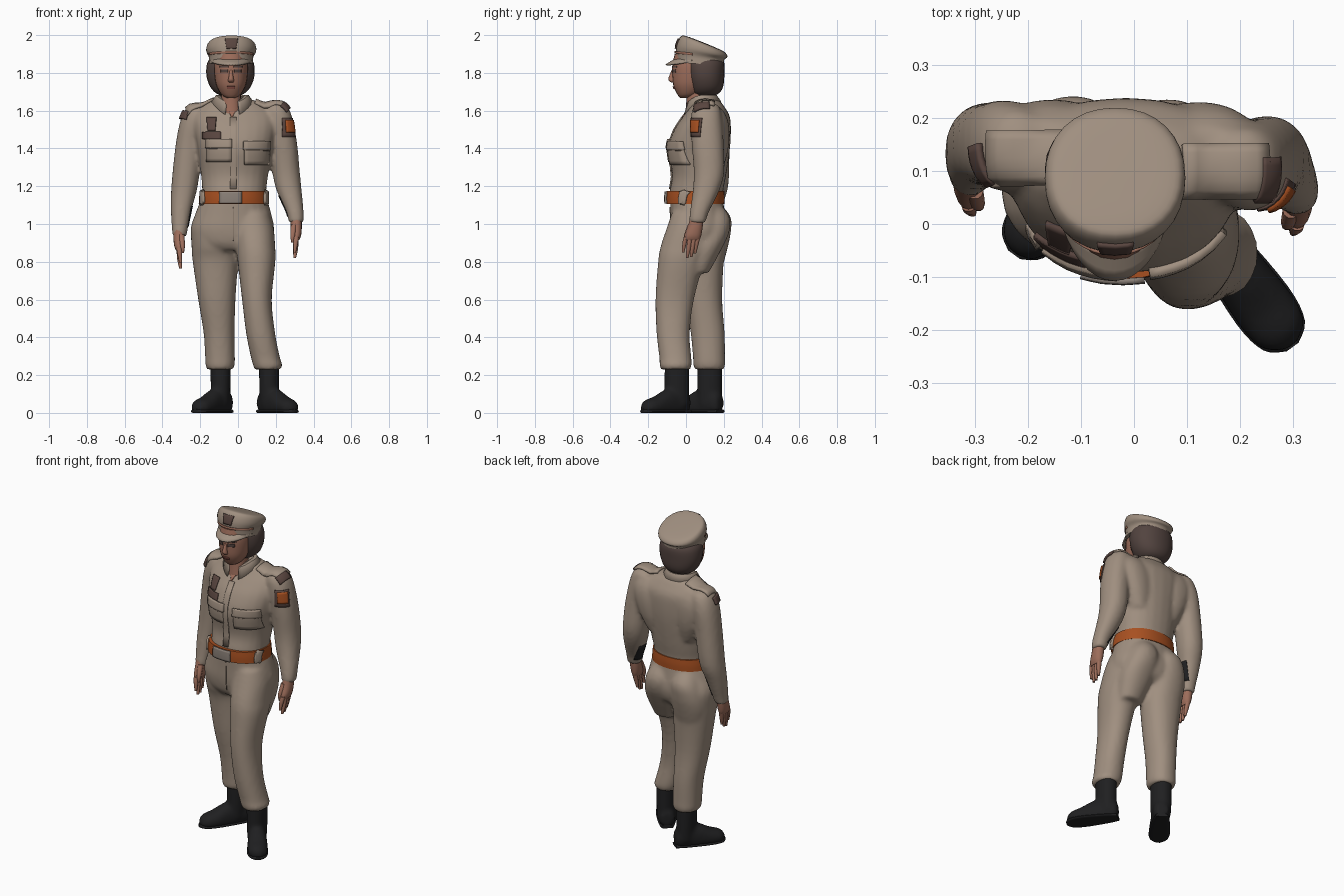
import bpy, bmesh, math
from mathutils import Vector, Matrix
from mathutils.bvhtree import BVHTree

if "Cube" in bpy.data.objects:
    bpy.data.objects.remove(bpy.data.objects["Cube"])


def material(name, *rgb):
    m = bpy.data.materials.new(name)
    m.use_nodes = True
    m.diffuse_color = (*rgb, 1)
    m.node_tree.nodes["Principled BSDF"].inputs["Base Color"].default_value = (*rgb, 1)
    return m


khaki = material("khaki_cloth", .35, .275, .215)
seam = material("dark_khaki_seam", .2, .15, .115)
skin = material("skin", .34, .155, .105)
lip = material("lips", .26, .085, .065)
hair_brown = material("hair_brown", .085, .057, .05)
black = material("boot_black", .014, .014, .015)
orange = material("belt_orange", .39, .08, .015)
badge = material("badge_brown", .1, .06, .05)
metal = material("buckle_grey", .26, .22, .19)

built, surfaces = [], {}


def finish(name, bm, mat):
    bmesh.ops.recalc_face_normals(bm, faces=bm.faces)
    surfaces[name] = BVHTree.FromBMesh(bm)
    mesh = bpy.data.meshes.new(name)
    bm.to_mesh(mesh)
    bm.free()
    mesh.materials.append(mat)
    ob = bpy.data.objects.new(name, mesh)
    bpy.context.collection.objects.link(ob)
    built.append(ob)
    return ob


def smooth_keys(keys, steps):
    """Catmull-Rom interpolation through the key sections."""
    out = []
    for i in range(len(keys) - 1):
        a, b, c, d = (keys[min(max(j, 0), len(keys) - 1)] for j in range(i - 1, i + 3))
        for s in range(steps):
            t = s / steps
            out.append([q + t * (r - p) / 2 + t * t * (p - 2.5 * q + 2 * r - u / 2)
                        + t ** 3 * (1.5 * (q - r) + (u - p) / 2)
                        for p, q, r, u in zip(a, b, c, d)])
    return out + [list(keys[-1])]


def loft(name, mat, keys, steps=4, sides=24, matrix=None, floor=False):
    """Skin through rounded sections: x, y, z, half width, half depth, optional slope."""
    bm = bmesh.new()
    rings = []
    for x, y, z, rx, ry, *slope in smooth_keys(keys, steps):
        ring = []
        for k in range(sides):
            a = math.tau * k / sides
            c, s = (math.copysign(abs(f) ** .92, f) for f in (math.cos(a), math.sin(a)))
            v = Vector((x + rx * c, y + ry * s, z + (slope[0] * ry * s if slope else 0)))
            if floor:
                v.y = max(v.y, 0)
            ring.append(bm.verts.new(matrix @ v if matrix else v))
        rings.append(ring)
    for lo, hi in zip(rings, rings[1:]):
        for k in range(sides):
            n = (k + 1) % sides
            bm.faces.new((lo[k], lo[n], hi[n], hi[k]))
    bm.faces.new(rings[0])
    bm.faces.new(rings[-1])
    return finish(name, bm, mat)


def blend(name, *parts):
    """Fuse overlapping lofts into one soft skin."""
    bpy.ops.object.select_all(action="DESELECT")
    for ob in parts:
        ob.select_set(True)
        built.remove(ob)
    bpy.context.view_layer.objects.active = parts[0]
    bpy.ops.object.join()
    ob = parts[0]
    ob.name = name
    built.append(ob)
    remesh = ob.modifiers.new("fuse", "REMESH")
    remesh.mode, remesh.voxel_size, remesh.use_smooth_shade = "VOXEL", .011, True
    soften = ob.modifiers.new("soften", "SMOOTH")
    soften.factor, soften.iterations = .5, 8
    surfaces[name] = BVHTree.FromObject(ob, bpy.context.evaluated_depsgraph_get())


def sheet(name, mat, rows, thick):
    """Thick sheet through rows of points."""
    bm = bmesh.new()
    grid = [[bm.verts.new(p) for p in row] for row in rows]
    for r, q in zip(grid, grid[1:]):
        for k in range(len(r) - 1):
            bm.faces.new((r[k], r[k + 1], q[k + 1], q[k]))
    ob = finish(name, bm, mat)
    mod = ob.modifiers.new("thickness", "SOLIDIFY")
    mod.thickness, mod.offset = thick, 0


def plate(name, mat, target, centre, facing, width, height, thick=.006, taper=0, n=7):
    """Plate laid onto the target part, seen from the facing direction."""
    out = Vector(facing).normalized()
    up = Vector((0, 1, 0)) if abs(out.z) > .7 else Vector((0, 0, 1))
    side = up.cross(out).normalized()
    up = out.cross(side)
    rows = []
    for j in range(n):
        v = j / (n - 1) - .5
        row = []
        for i in range(n):
            u = (i / (n - 1) - .5) * (1 + taper * v)
            p = Vector(centre) + side * u * width + up * v * height
            hit = surfaces[target].ray_cast(p + out * .15, -out)[0]
            row.append((hit or surfaces[target].find_nearest(p)[0]) + out * thick * .4)
        rows.append(row)
    sheet(name, mat, rows, thick)


# Shirt: body, shoulder blades and two sleeves fused
blend("shirt", loft("shirt_body", khaki, [
    (-.02, .055, 1.1, .176, .143), (-.02, .055, 1.17, .17, .142), (-.018, .07, 1.26, .178, .143),
    (-.015, .07, 1.4, .2, .163), (-.015, .088, 1.5, .218, .15), (-.018, .108, 1.57, .22, .124),
    (-.02, .112, 1.62, .18, .092), (-.025, .105, 1.65, .125, .075), (-.03, .085, 1.668, .07, .055)]),
    loft("left_shoulder_blade", khaki, [
        (.09, .13, 1.3, .06, .07), (.11, .135, 1.4, .095, .09), (.125, .135, 1.5, .115, .095),
        (.13, .13, 1.57, .11, .085), (.13, .12, 1.62, .08, .06)]),
    loft("right_shoulder_blade", khaki, [
        (-.12, .13, 1.3, .06, .07), (-.14, .138, 1.4, .095, .09), (-.155, .14, 1.5, .115, .095),
        (-.16, .138, 1.57, .11, .085), (-.16, .13, 1.62, .08, .06)]),
    loft("left_sleeve", khaki, [
        (.2, .108, 1.645, .03, .035), (.203, .108, 1.618, .062, .07), (.217, .108, 1.55, .074, .083),
        (.24, .115, 1.42, .074, .085), (.254, .122, 1.28, .073, .081), (.27, .107, 1.18, .067, .071),
        (.302, .07, 1.06, .046, .05), (.308, .06, 1.005, .04, .044)]),
    loft("right_sleeve", khaki, [
        (-.215, .138, 1.63, .03, .035), (-.22, .142, 1.605, .06, .07), (-.238, .147, 1.53, .072, .085),
        (-.26, .15, 1.4, .073, .081), (-.283, .148, 1.2, .07, .076), (-.3, .125, 1.08, .056, .06),
        (-.308, .1, .97, .042, .046), (-.31, .095, .935, .039, .043)]))

# Trousers: seat, buttocks and two legs fused
blend("trousers", loft("seat", khaki, [
    (-.02, .055, 1.14, .172, .14), (-.025, .062, 1.05, .203, .145), (-.03, .068, .97, .222, .15),
    (-.028, .065, .9, .2, .135), (-.025, .055, .86, .14, .1)]),
    loft("left_buttock", khaki, [
        (.05, .11, 1.12, .05, .06), (.06, .135, 1.04, .085, .095), (.068, .13, .96, .1, .1),
        (.08, .1, .87, .1, .09), (.09, .05, .74, .07, .07)]),
    loft("right_buttock", khaki, [
        (-.1, .11, 1.12, .05, .06), (-.11, .138, 1.04, .085, .098), (-.12, .135, .96, .105, .103),
        (-.123, .125, .87, .11, .095), (-.12, .11, .74, .09, .075)]),
    loft("left_leg", khaki, [
        (.075, .035, 1.06, .09, .11), (.083, .025, .98, .106, .127), (.093, 0, .88, .104, .135),
        (.098, -.025, .8, .1, .123), (.1, -.06, .6, .079, .102), (.12, -.068, .42, .077, .088),
        (.146, -.056, .29, .077, .085), (.157, -.055, .255, .078, .086), (.157, -.055, .23, .07, .078)]),
    loft("right_leg", khaki, [
        (-.115, .07, 1.06, .1, .11), (-.125, .08, .98, .124, .135), (-.126, .085, .88, .12, .128),
        (-.12, .09, .8, .12, .11), (-.112, .095, .6, .099, .097), (-.1, .115, .42, .082, .09),
        (-.095, .122, .29, .079, .085), (-.095, .123, .255, .078, .085), (-.095, .123, .23, .07, .078)]))

# Boots: shaft and foot fused, on a flat sole
for label, side, bx, by in (("left", 1, .165, -.048), ("right", -1, -.092, .126)):
    shaft = loft(label + "_shaft", black, [
        (bx, by, .04, .048, .064), (bx, by, .12, .052, .066), (bx, by, .26, .055, .066)])
    ahead = Vector((side * .59, -.81, 0))
    frame = Matrix(((.81, side * .59, 0), (0, 0, 1), ahead)).transposed().to_4x4()
    frame.translation = (bx, by, 0)
    foot = loft(label + "_foot", black, [
        (0, .05, -.07, .03, .04), (0, .055, -.05, .045, .06), (0, .055, 0, .05, .08),
        (0, .045, .07, .054, .08), (0, .036, .14, .058, .052), (0, .03, .19, .052, .042),
        (0, .025, .215, .032, .03), (0, .022, .225, .01, .015)], matrix=frame, floor=True)
    blend(label + "_boot", shaft, foot)
    loft(label + "_boot_sole", black, [
        (0, .008, -.07, .035, .012), (0, .008, 0, .05, .012), (0, .008, .13, .06, .012),
        (0, .008, .2, .048, .012), (0, .008, .227, .014, .012)], matrix=frame, floor=True)

# Hands with four fingers and a thumb
for label, s, x, y, z in (("left", 1, .308, .062, 1.02), ("right", -1, -.312, .098, .965)):
    loft(label + "_palm", skin, [
        (x, y, z + .04, .028, .034), (x, y - .012, z - .03, .03, .039),
        (x, y - .025, z - .08, .026, .044), (x, y - .03, z - .105, .016, .04)], sides=16)
    for i, short in enumerate((.03, 0, .005, .025)):
        fy = y - .03 + (i - 1.5) * .021
        loft(f"{label}_finger_{i}", skin, [
            (x, fy, z - .09, .014, .013), (x - s * .003, fy - .008, z - .15 + short, .013, .012),
            (x - s * .008, fy - .016, z - .2 + short, .007, .007)], steps=3, sides=10)
    loft(label + "_thumb", skin, [
        (x - s * .012, y - .035, z - .02, .016, .016), (x - s * .018, y - .06, z - .08, .013, .013),
        (x - s * .02, y - .065, z - .118, .006, .006)], steps=3, sides=10)
    plate(label + "_cuff_patch", black, "shirt", (x, y, z + .075), (-s, .5, 0), .06, .11, .004)

# Neck, head and hair
HX = -.037
loft("neck", skin, [(HX, .05, 1.58, .055, .055), (HX, .058, 1.65, .052, .056), (HX, .065, 1.74, .052, .058)])
loft("head", skin, [
    (HX, -.005, 1.668, .022, .026), (HX, .01, 1.685, .05, .055), (HX, .028, 1.73, .076, .094),
    (HX, .038, 1.78, .087, .11), (HX, .045, 1.84, .09, .117), (HX, .05, 1.9, .08, .11)])
loft("nose", skin, [
    (HX, -.066, 1.815, .007, .01), (HX, -.074, 1.775, .013, .018), (HX, -.074, 1.758, .016, .016),
    (HX, -.066, 1.748, .01, .008)], sides=12)
loft("hair", hair_brown, [
    (-.04, .1, 1.678, .045, .045), (-.04, .104, 1.695, .08, .074), (-.04, .106, 1.73, .109, .091),
    (-.04, .103, 1.785, .127, .1), (-.04, .101, 1.85, .124, .102), (-.04, .1, 1.885, .1, .08)])
front = (0, -1, 0)
for label, s in (("left", 1), ("right", -1)):
    plate(label + "_eye", hair_brown, "head", (HX + s * .035, 0, 1.81), front, .036, .018, .004)
    plate(label + "_eyebrow", hair_brown, "head", (HX + s * .036, 0, 1.832), front, .046, .007, .004)
plate("mouth", lip, "head", (HX, 0, 1.722), front, .042, .014, .006)

# Peaked cap: tilted crown, peak, strap and badge
loft("cap_crown", khaki, [
    (HX, .075, 1.848, .118, .125, -.05), (HX, .075, 1.885, .118, .128, -.12),
    (-.036, .084, 1.915, .132, .134, -.25), (-.035, .093, 1.945, .127, .122, -.38),
    (-.035, .095, 1.957, .1, .095, -.4), (-.035, .095, 1.96, .01, .01, -.4)], sides=32)
arc = [math.radians(a) for a in range(-72, 73, 9)]
sheet("cap_peak", khaki, [
    [(HX + math.sin(a) * (.116 - .004 * r), .075 - math.cos(a) * (.12 + .02 * r),
      1.878 - r * .012 * math.cos(a) - .012 * math.sin(a) ** 2) for a in arc] for r in range(4)], .009)
sheet("cap_strap", skin, [
    [(HX + math.sin(a) * .122, .075 - math.cos(a) * .132, 1.889 + h + .014 * math.cos(a))
     for a in arc] for h in (0, .012)], .006)
plate("cap_badge", badge, "cap_crown", (-.035, 0, 1.945), (0, -1, .2), .06, .055, .008, .3)

# Open collar wrapped round the neck, long points at the front
wrap = [math.radians(a) for a in range(-160, 161, 10)]
sheet("collar", khaki, [
    [(-.03 + math.sin(a) * r, .085 + math.cos(a) * r * .9, z - drop * max(0, -math.cos(a)) ** 2)
     for a in wrap] for r, z, drop in ((.066, 1.678, .035), (.084, 1.678, .04), (.108, 1.645, .075))], .01)
plate("throat", skin, "shirt", (-.032, 0, 1.605), front, .04, .08, .006, 1.7)

# Shirt front: button placket, pockets with flaps, tags
plate("placket", khaki, "shirt", (-.025, 0, 1.375), front, .035, .38, .008)
for label, px, pz, height in (("left", .098, 1.375, .12), ("right", -.1, 1.385, .11)):
    plate(label + "_pocket", khaki, "shirt", (px, 0, pz), front, .13, height, .014)
    plate(label + "_pocket_flap", khaki, "shirt", (px, 0, pz + .04), front, .138, .045, .02)
    plate(label + "_pocket_line", seam, label + "_pocket", (px, 0, pz + .016), front, .13, .005, .012)
plate("name_tag", badge, "shirt", (-.138, 0, 1.468), front, .095, .038, .012)
plate("chest_emblem", badge, "shirt", (-.14, 0, 1.528), front, .045, .07, .012, .3)

# Shoulder straps with dark ends, and the arm patch
for label, s, x, y, z, tilt in (("left", 1, .235, .09, 1.6, 1), ("right", -1, -.275, .115, 1.57, .4)):
    plate(label + "_shoulder_strap", khaki, "shirt", (s * .17 - .01, y + .01, z), (s * .3, 0, 1), .16, .1, .014)
    plate(label + "_strap_end", badge, "shirt", (x, y, z), (s * .8, -.3, tilt), .045 if s > 0 else .08,
          .085 if s > 0 else .045, .014)
plate("arm_patch_border", badge, "shirt", (.27, .05, 1.51), (1, -.7, 0), .08, .1, .006)
plate("arm_patch", orange, "shirt", (.27, .05, 1.517), (1, -.7, 0), .058, .066, .014)

# Belt, buckle, loop and pouches
loft("belt", orange, [(-.022, .05, 1.105, .186, .154), (-.022, .05, 1.14, .184, .155),
                      (-.022, .05, 1.175, .18, .153)], sides=32)
plate("buckle", metal, "belt", (-.04, 0, 1.14), front, .12, .065, .012)
for i, px in enumerate((-.188, .148)):
    plate(f"belt_pouch_{i}", khaki, "belt", (px, 0, 1.14), front, .018, .085, .016)

# Trouser fly seam
plate("fly_seam", seam, "trousers", (-.025, 0, 1.0), front, .004, .18, .004)

# Smooth shading with sharp edges kept
bpy.ops.object.select_all(action="DESELECT")
for ob in built:
    ob.select_set(True)
bpy.context.view_layer.objects.active = built[0]
bpy.ops.object.shade_smooth_by_angle(angle=math.radians(45))
